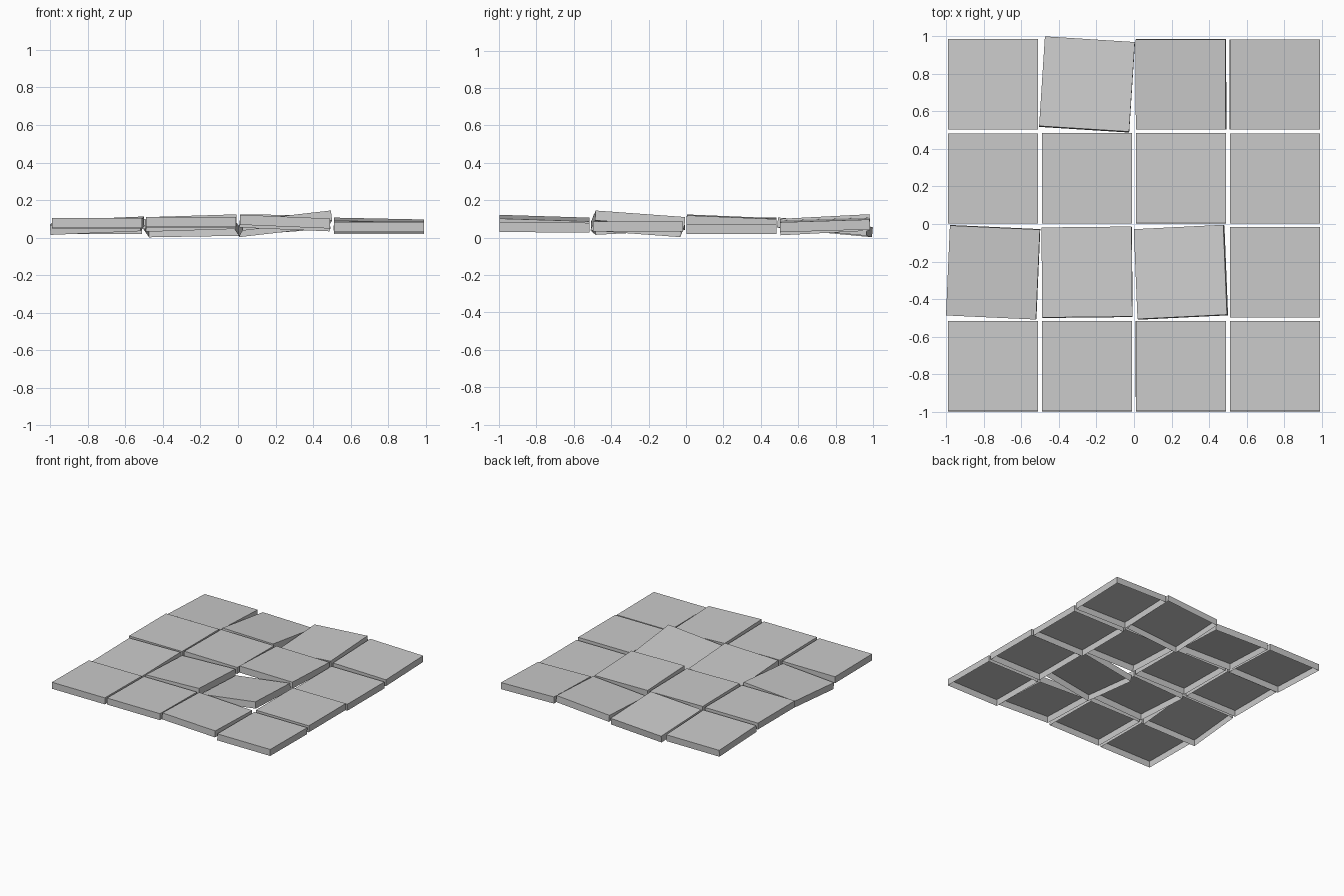
import bpy
import bmesh
import math
from mathutils import Euler

cube = bpy.data.objects.get("Cube")
if cube:
    bpy.data.objects.remove(cube, do_unlink=True)

SIZE, THICK = 0.48, 0.053

# Stone colour
stone = bpy.data.materials.new("stone_grey")
stone.use_nodes = True
GREY = (0.59, 0.59, 0.59, 1)
stone.diffuse_color = GREY
stone.node_tree.nodes["Principled BSDF"].inputs["Base Color"].default_value = GREY

# One slab shape: a shallow box, open underneath
bm = bmesh.new()
bmesh.ops.create_cube(bm, size=1)
bmesh.ops.scale(bm, vec=(SIZE, SIZE, THICK), verts=bm.verts)
underside = [f for f in bm.faces if f.normal.z < -0.5]
bmesh.ops.delete(bm, geom=underside, context="FACES_ONLY")
slab_mesh = bpy.data.meshes.new("paving_slab")
bm.to_mesh(slab_mesh)
bm.free()
slab_mesh.materials.append(stone)

# Loose slabs: (column, row) -> middle height, rise to +x, rise to +y, yaw degrees
SLABS = {
    (0, 0): (0.077, 0, -0.004, 0),
    (1, 0): (0.08, 0, -0.006, 0),
    (2, 0): (0.078, -0.02, -0.015, 0),
    (3, 0): (0.055, 0, -0.004, 0),
    (0, 1): (0.064, 0.02, 0.025, -2.6),
    (1, 1): (0.078, 0.015, -0.025, 0.6),
    (2, 1): (0.074, 0.055, -0.035, 2.8),
    (3, 1): (0.06, 0, 0, 0),
    (0, 2): (0.077, 0, 0, 0),
    (1, 2): (0.08, -0.005, -0.005, 0),
    (2, 2): (0.085, -0.005, -0.02, 0),
    (3, 2): (0.046, 0, 0, 0),
    (0, 3): (0.055, 0, -0.02, 0),
    (1, 3): (0.055, 0.008, -0.045, -3.6),
    (2, 3): (0.069, 0.035, 0.025, 0),
    (3, 3): (0.068, -0.01, 0.015, 0),
}

for (col, row), (height, rise_x, rise_y, yaw) in SLABS.items():
    slab = bpy.data.objects.new(f"paving_slab_row{row + 1}_{col + 1}", slab_mesh)
    slab.location = (-0.75 + 0.5 * col, -0.757 + 0.5 * row, height)
    slab.rotation_euler = Euler((math.atan(rise_y / SIZE),
                                 -math.atan(rise_x / SIZE),
                                 math.radians(yaw)))
    bpy.context.collection.objects.link(slab)
